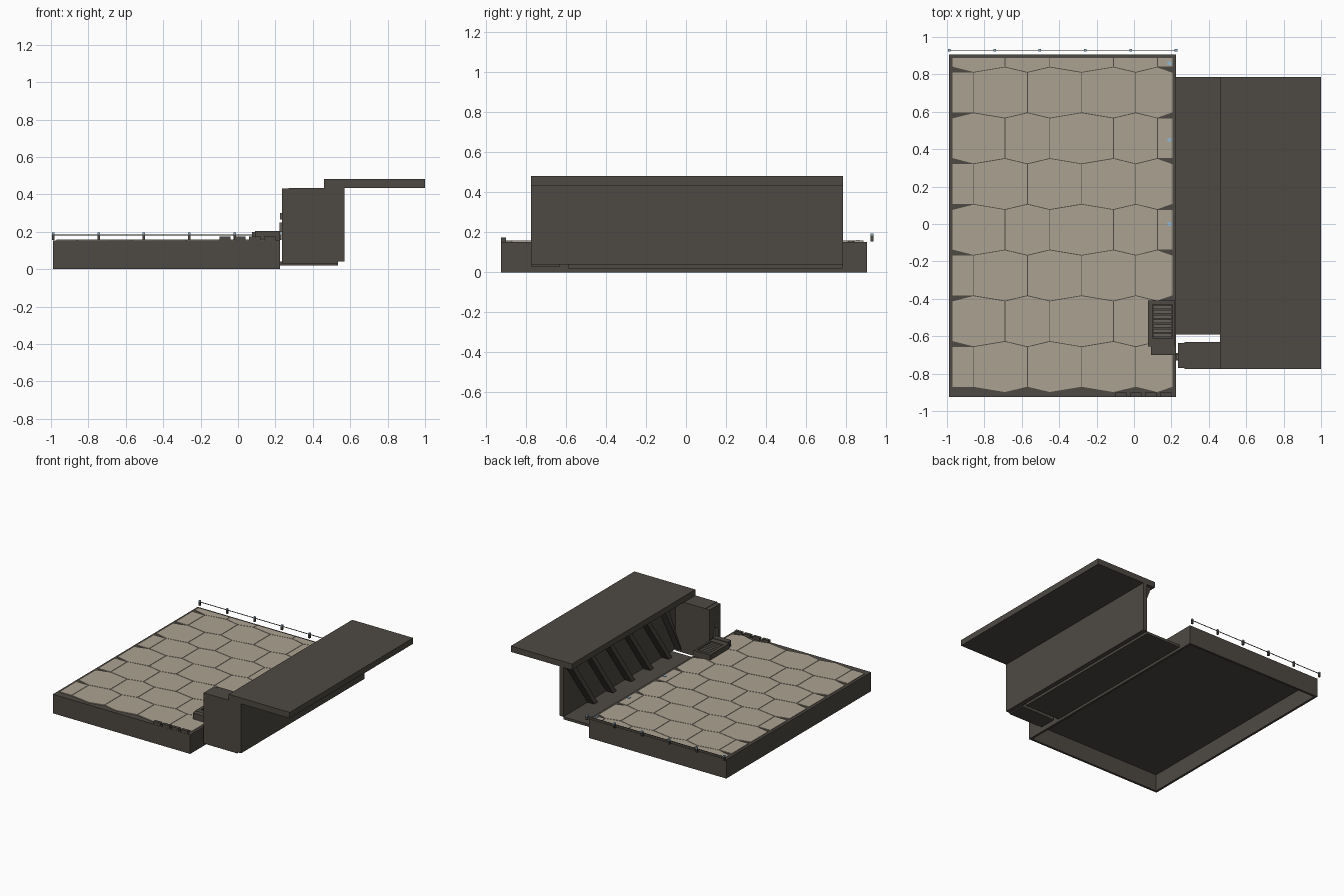
import bpy, bmesh, math
from mathutils import Vector

if "Cube" in bpy.data.objects:
    bpy.data.objects.remove(bpy.data.objects["Cube"])


def material(name, rgb):
    m = bpy.data.materials.new(name)
    m.diffuse_color = (*rgb, 1)
    m.use_nodes = True
    m.node_tree.nodes["Principled BSDF"].inputs["Base Color"].default_value = m.diffuse_color
    return m


DARK = material("dark stone", (0.076, 0.067, 0.056))
TAN = material("tan paving", (0.41, 0.36, 0.285))
GREY = material("grey metal", (0.13, 0.12, 0.105))
BLUE = material("pale blue lamp", (0.28, 0.48, 0.65))


def finish(name, bm, mat):
    bmesh.ops.recalc_face_normals(bm, faces=bm.faces)
    me = bpy.data.meshes.new(name)
    bm.to_mesh(me)
    bm.free()
    me.materials.append(mat)
    ob = bpy.data.objects.new(name, me)
    bpy.context.collection.objects.link(ob)
    return ob


def add_box(bm, x0, x1, y0, y1, z0, z1):
    vs = bmesh.ops.create_cube(bm, size=1)["verts"]
    for v in vs:
        v.co = Vector((x1 if v.co.x > 0 else x0,
                       y1 if v.co.y > 0 else y0,
                       z1 if v.co.z > 0 else z0))


def boxes(name, mat, items):
    bm = bmesh.new()
    for b in items:
        add_box(bm, *b)
    return finish(name, bm, mat)


def add_prism(bm, base, offset):
    a = [bm.verts.new(p) for p in base]
    b = [bm.verts.new(Vector(p) + Vector(offset)) for p in base]
    bm.faces.new(a)
    bm.faces.new(b)
    for i in range(len(a)):
        j = (i + 1) % len(a)
        bm.faces.new((a[i], a[j], b[j], b[i]))


# Platform shell, open underneath
X0, X1, Y0, Y1 = -0.99, 0.225, -0.925, 0.905
T = 0.018
boxes("platform_walls", DARK, [
    (X0, X0 + T, Y0, Y1, 0, 0.152), (X1 - T, X1, Y0, Y1, 0, 0.152),
    (X0 + T, X1 - T, Y0, Y0 + T, 0, 0.152), (X0 + T, X1 - T, Y1 - T, Y1, 0, 0.152)])
boxes("deck_slab", DARK, [(X0 + T, X1 - T, Y0 + T, Y1 - T, 0.135, 0.152)])

# Interlocking paving: rows of long hexagonal stones with narrow joints
ROW_A = [-0.69, -0.45, -0.11, 0.125]
ROW_B = [-0.86, -0.57, -0.28, 0.01]
PX0, PX1, PY0, PY1 = X0 + T, X1 - T, Y0 + T, Y1 - T
LINES = [0.825 - 0.2445 * i for i in range(8)]
GAP = 0.002


def clamp_y(y):
    return min(max(y, PY0), PY1)


bm = bmesh.new()
for r in range(9):
    own, other = (ROW_A, ROW_B) if r % 2 == 0 else (ROW_B, ROW_A)
    top = LINES[r - 1] if r > 0 else PY1 + 0.1
    bot = LINES[r] if r < 8 else PY0 - 0.1
    if bot < PY0 + 0.005:
        bot = PY0 - 0.1
    if top < PY0 + 0.03:
        continue
    edges = [PX0] + own + [PX1]
    for a, b in zip(edges, edges[1:]):
        peaks = [x for x in other if a + 0.01 < x < b - 0.01]
        xs = [(a + GAP, 0)] + [(x, 1) for x in peaks] + [(b - GAP, 0)]
        low = [(x, clamp_y(bot + GAP + (-0.014 if k else 0.014)), 0.148) for x, k in xs]
        high = [(x, clamp_y(top - GAP + (0.014 if k else -0.014)), 0.148) for x, k in reversed(xs)]
        add_prism(bm, low + high, (0, 0, 0.01))
finish("paving_stones", bm, TAN)

# Sunken walkway, rear wall and end wall
boxes("walkway_floor", DARK, [(0.225, 0.535, -0.59, 0.785, 0.02, 0.04)])
boxes("rear_wall", DARK, [(0.535, 0.57, -0.775, 0.785, 0.04, 0.435)])
boxes("end_wall", DARK, [(0.27, 0.535, -0.775, -0.63, 0.03, 0.435)])
boxes("end_wall_trim", DARK, [(0.235, 0.27, -0.77, -0.635, 0.03, 0.432)])

# Overhanging roof
boxes("roof", DARK, [(0.46, 1.0, -0.775, 0.785, 0.435, 0.482)])

# Diagonal braces on the inner face of the rear wall
bm = bmesh.new()
for i in range(6):
    y = 0.76 - 0.235 * i
    base = [(0.475, y, 0.435), (0.475, y - 0.045, 0.435),
            (0.475, y - 0.325, 0.04), (0.475, y - 0.28, 0.04)]
    if y - 0.325 < -0.63:
        base = [(p[0], max(p[1], -0.63), p[2]) for p in base]
    add_prism(bm, base, (0.06, 0, 0))
finish("wall_braces", bm, DARK)

# Console with slatted top, beside the end wall
boxes("console_body", DARK, [(0.075, 0.22, -0.655, -0.41, 0.15, 0.18),
                             (0.09, 0.225, -0.70, -0.655, 0.15, 0.205)])
boxes("console_frame", DARK, [(0.075, 0.1, -0.655, -0.41, 0.18, 0.2),
                              (0.205, 0.22, -0.655, -0.41, 0.18, 0.2),
                              (0.1, 0.205, -0.43, -0.41, 0.18, 0.2),
                              (0.1, 0.205, -0.655, -0.61, 0.18, 0.2)])
boxes("console_slats", GREY, [(0.102, 0.203, -0.604 + 0.025 * i, -0.586 + 0.025 * i, 0.18, 0.192)
                              for i in range(7)])
# Small switch panel on the end wall
boxes("switch_panel", GREY, [(0.222, 0.236, -0.73, -0.69, 0.2, 0.25),
                             (0.225, 0.236, -0.725, -0.695, 0.265, 0.3)])

# Low kerb blocks on the front edge
boxes("kerb_blocks", DARK, [(-0.1 + 0.08 * i, -0.04 + 0.08 * i, -0.924, -0.9, 0.15, 0.175)
                            for i in range(4)])

# Lamp posts and cable behind the back edge
POSTS = [-0.988 + 0.2425 * i for i in range(6)]
boxes("back_posts", DARK, [(x - 0.007, x + 0.007, 0.922, 0.936, 0.155, 0.185) for x in POSTS])
boxes("post_lamps", BLUE, [(x - 0.007, x + 0.007, 0.922, 0.936, 0.185, 0.195) for x in POSTS])
boxes("post_cable", DARK, [(POSTS[0], POSTS[-1], 0.927, 0.931, 0.181, 0.185)])

# Flat marker lamps along the walkway side
boxes("marker_lamps", BLUE, [(0.178, 0.2, y - 0.01, y + 0.01, 0.157, 0.162)
                             for y in (0.86, 0.45, 0.0)])
